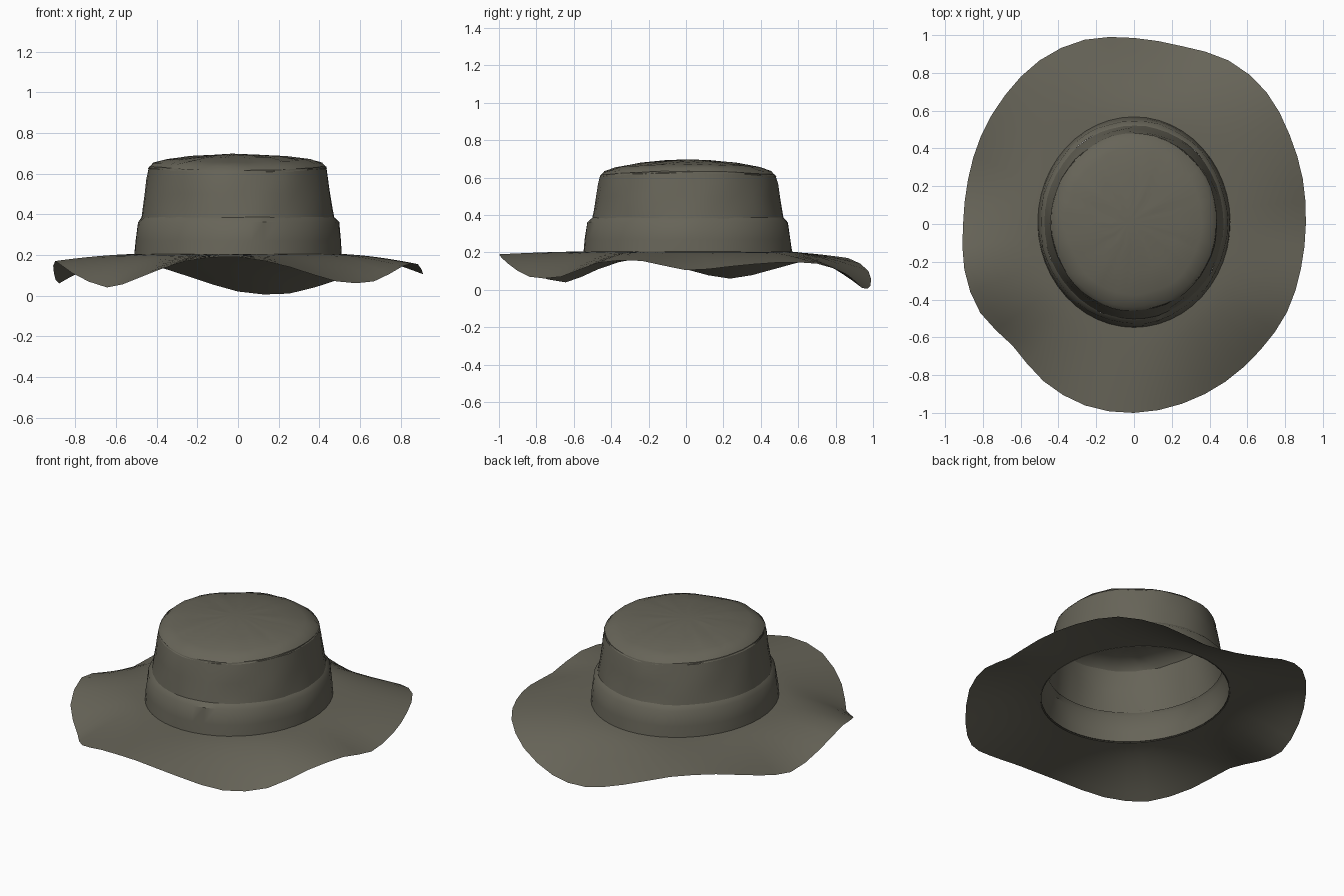
import bpy, bmesh, math, random
from math import sin, cos, pi

random.seed(4)
if "Cube" in bpy.data.objects:
    bpy.data.objects.remove(bpy.data.objects["Cube"], do_unlink=True)

SEG = 48
CENTRE_Y = 0.01

cloth = bpy.data.materials.new("olive grey cloth")
cloth.use_nodes = True
colour = (0.135, 0.128, 0.098, 1)
cloth.diffuse_color = colour
cloth.node_tree.nodes["Principled BSDF"].inputs["Base Color"].default_value = colour
cloth.node_tree.nodes["Principled BSDF"].inputs["Roughness"].default_value = 0.9


def periodic(values, t):
    """Smooth closed interpolation of evenly spaced values, t in 0..1."""
    n = len(values)
    i, f = divmod(t * n, 1)
    a, b, c, d = (values[(int(i) + k) % n] for k in (-1, 0, 1, 2))
    return b + f / 2 * (c - a + f * (2 * a - 5 * b + 4 * c - d + f * (3 * (b - c) + d - a)))


def skin(name, rings, cap=None, angle=40):
    """Bridge closed rings of points, optionally closing the last at a tip."""
    bm = bmesh.new()
    loops = [[bm.verts.new(p) for p in ring] for ring in rings]
    n = len(loops[0])
    for low, high in zip(loops, loops[1:]):
        for i in range(n):
            j = (i + 1) % n
            bm.faces.new((low[i], low[j], high[j], high[i]))
    if cap:
        tip = bm.verts.new(cap)
        for i in range(n):
            bm.faces.new((loops[-1][i], loops[-1][(i + 1) % n], tip))
    mesh = bpy.data.meshes.new(name)
    bm.to_mesh(mesh)
    bm.free()
    mesh.materials.append(cloth)
    ob = bpy.data.objects.new(name, mesh)
    bpy.context.collection.objects.link(ob)
    bpy.ops.object.select_all(action="DESELECT")
    ob.select_set(True)
    bpy.context.view_layer.objects.active = ob
    bpy.ops.object.shade_smooth_by_angle(angle=math.radians(angle))
    return ob


def oval(rx, ry, z, rough=0.0, tilt=0.0):
    """Slightly crumpled oval; tilt raises the left and right sides."""
    ring = []
    for i in range(SEG):
        a = 2 * pi * i / SEG
        k = 1 + rough * (sin(5 * a + 9 * z) + sin(9 * a - 14 * z) + random.uniform(-1, 1))
        ring.append((rx * k * cos(a), CENTRE_Y + ry * k * sin(a),
                     z + tilt * cos(a) ** 2 + rough * random.uniform(-0.5, 0.5)))
    return ring


# Wavy brim: edge radius and height every 15 degrees from the +x side
edge_radius = [0.91, 0.925, 0.95, 0.99, 1.0, 0.975, 0.985, 1.01, 1.0, 0.965, 0.935, 0.91,
               0.905, 0.93, 0.94, 0.91, 0.96, 0.995, 1.0, 0.985, 0.965, 0.945, 0.935, 0.915]
edge_height = [0.105, 0.125, 0.145, 0.14, 0.08, 0.01, 0.02, 0.1, 0.17, 0.165, 0.11, 0.06,
               0.11, 0.17, 0.11, 0.04, 0.09, 0.17, 0.19, 0.14, 0.07, 0.07, 0.145, 0.155]
inner = oval(0.505, 0.55, 0.205)
brim_rings = []
for s in range(9):
    t = s / 8
    ring = []
    for i, (x, y, z) in enumerate(inner):
        a = 2 * pi * i / SEG
        r = periodic(edge_radius, i / SEG)
        h = max(0.0, periodic(edge_height, i / SEG))
        ring.append((x + (r * cos(a) - x) * t, y + (r * sin(a) - y) * t,
                     z + (h - z) * t ** 1.6))
    brim_rings.append(ring)
brim_rings.reverse()
skin("brim", brim_rings, angle=60)

# Band round the foot of the crown, with a small turned-in top edge
skin("hat_band", [oval(0.51, 0.558, 0.2), oval(0.505, 0.55, 0.27, 0.002),
                  oval(0.495, 0.537, 0.36, 0.004), oval(0.474, 0.512, 0.385, 0.003)])

# Crumpled crown wall
skin("crown_side", [oval(0.476, 0.514, 0.37), oval(0.466, 0.503, 0.43, 0.004),
                    oval(0.457, 0.492, 0.5, 0.004), oval(0.447, 0.48, 0.57, 0.004),
                    oval(0.437, 0.468, 0.615, 0.003, 0.02)])

# Domed crown top with an uneven seam
skin("crown_top", [oval(0.441, 0.472, 0.605, 0.003, 0.02), oval(0.415, 0.447, 0.632, 0.008, 0.02),
                   oval(0.36, 0.385, 0.655, 0.007, 0.014), oval(0.24, 0.26, 0.678, 0.006, 0.006),
                   oval(0.12, 0.13, 0.691, 0.004)], cap=(-0.03, CENTRE_Y, 0.698))
